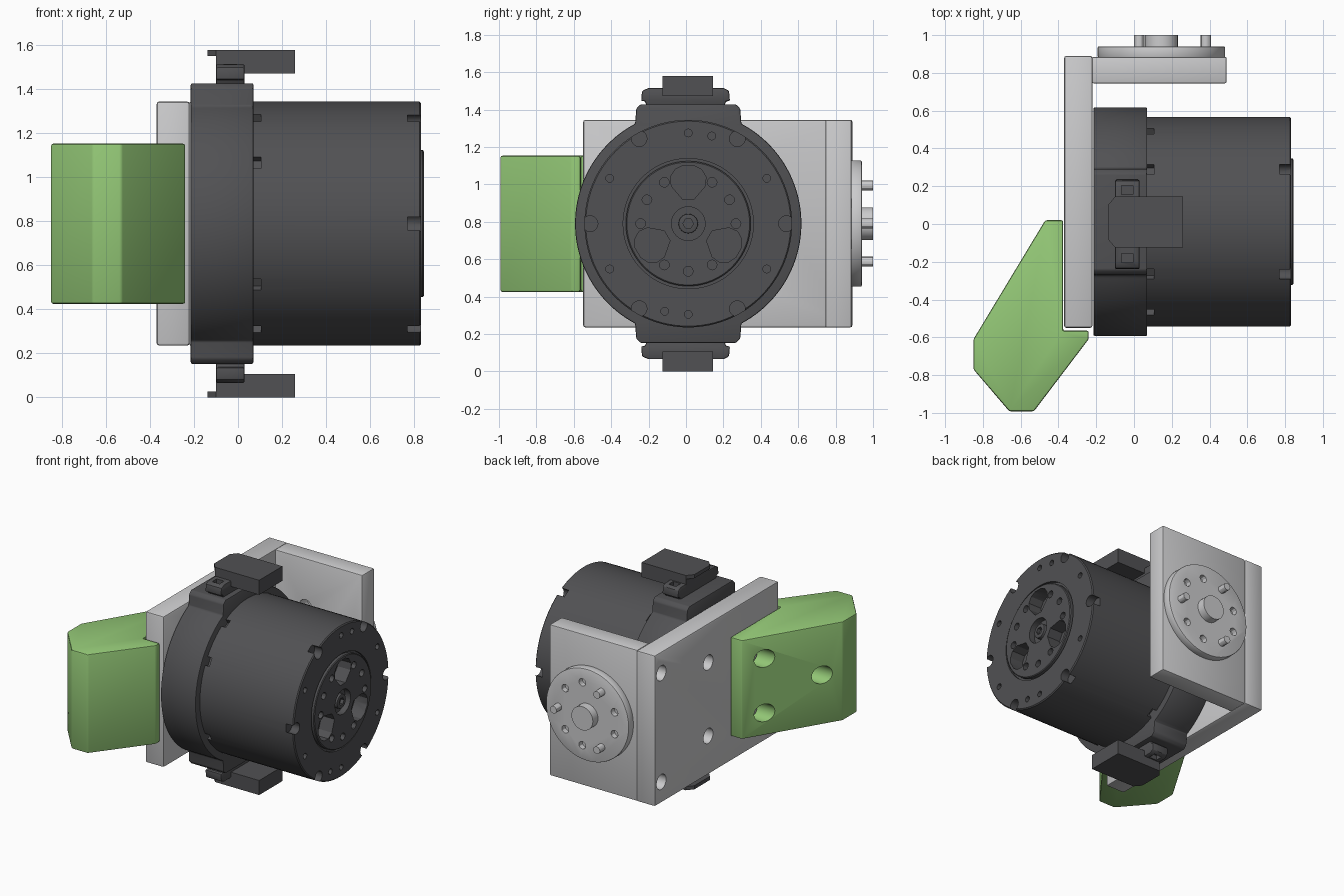
import bpy, bmesh, math
from mathutils import Vector

if "Cube" in bpy.data.objects:
    bpy.data.objects.remove(bpy.data.objects["Cube"])

CY, CZ = 0.012, 0.79          # motor axis position (runs along x)
DX = 0.145                    # output disc centre in x


def material(name, rgb):
    m = bpy.data.materials.new(name)
    m.diffuse_color = (*rgb, 1)
    m.use_nodes = True
    m.node_tree.nodes["Principled BSDF"].inputs["Base Color"].default_value = m.diffuse_color
    return m


DARK = material("dark grey", (0.082, 0.082, 0.087))
GREY = material("light grey", (0.60, 0.60, 0.61))
GREEN = material("green", (0.29, 0.57, 0.18))


def polar(r, deg):
    a = math.radians(deg)
    return r * math.cos(a), r * math.sin(a)


def circle(r, c=(0, 0), n=24):
    return [(c[0] + p[0], c[1] + p[1]) for p in (polar(r, 360 * i / n) for i in range(n))]


def rect(a0, a1, b0, b1):
    return [(a0, b0), (a1, b0), (a1, b1), (a0, b1)]


def place(axis, a, b, h):
    return {"x": (h, a, b), "y": (a, h, b), "z": (a, b, h)}[axis]


def extrude(bm, pts, axis, lo, hi):
    """Closed prism of a 2D outline between two heights on an axis."""
    low = [bm.verts.new(place(axis, a, b, lo)) for a, b in pts]
    top = [bm.verts.new(place(axis, a, b, hi)) for a, b in pts]
    n = len(pts)
    bm.faces.new(low)
    bm.faces.new(top[::-1])
    for i in range(n):
        j = (i + 1) % n
        bm.faces.new((low[j], low[i], top[i], top[j]))


def finish(name, bm, mat, bevel=0.0, cuts=()):
    """Turn a bmesh into an object, bevel it, then cut the given prisms out."""
    bmesh.ops.recalc_face_normals(bm, faces=bm.faces[:])
    me = bpy.data.meshes.new(name)
    bm.to_mesh(me)
    bm.free()
    me.materials.append(mat)
    ob = bpy.data.objects.new(name, me)
    bpy.context.collection.objects.link(ob)
    if bevel:
        mod = ob.modifiers.new("edge", "BEVEL")
        mod.width, mod.segments = bevel, 2
        mod.limit_method, mod.angle_limit = "ANGLE", math.radians(30)
    cutter = None
    if cuts:
        cb = bmesh.new()
        for c in cuts:
            extrude(cb, *c)
        cutter = finish(name + "_cutter", cb, mat)
        cutter.hide_render = True
        mod = ob.modifiers.new("cut", "BOOLEAN")
        mod.operation, mod.solver, mod.object = "DIFFERENCE", "EXACT", cutter
    if ob.modifiers:
        dg = bpy.context.evaluated_depsgraph_get()
        new = bpy.data.meshes.new_from_object(ob.evaluated_get(dg))
        ob.modifiers.clear()
        ob.data = new
    if cutter:
        bpy.data.objects.remove(cutter)
    bpy.ops.object.select_all(action="DESELECT")
    ob.select_set(True)
    bpy.context.view_layer.objects.active = ob
    bpy.ops.object.shade_smooth_by_angle(angle=math.radians(30))
    return ob


def prism(name, pts, axis, lo, hi, mat, bevel=0.0, cuts=()):
    bm = bmesh.new()
    extrude(bm, pts, axis, lo, hi)
    return finish(name, bm, mat, bevel, cuts)


def on_motor(r, deg):
    a, b = polar(r, deg)
    return CY + a, CZ + b


# Motor body: turned profile with a groove around the raised end cap
profile = [(0.04, 0), (0.04, 0.555), (0.825, 0.555), (0.832, 0.548), (0.832, 0.348),
           (0.815, 0.348), (0.815, 0.334), (0.84, 0.334), (0.845, 0.328), (0.845, 0)]
bm = bmesh.new()
vs = [bm.verts.new((x, CY, CZ + r)) for x, r in profile]
es = [bm.edges.new(p) for p in zip(vs, vs[1:])]
bmesh.ops.spin(bm, geom=vs + es, cent=(0, CY, CZ), axis=(1, 0, 0),
               angle=math.tau, steps=96, use_duplicate=False)
bmesh.ops.remove_doubles(bm, verts=bm.verts[:], dist=1e-4)

cuts = []
for k in range(6):                                   # screw notches at the rim
    cuts.append((circle(0.042, on_motor(0.525, 60 * k), 16), "x", 0.77, 0.9))
for deg in (30, 75, 90, 150, 210, 255, 270, 330):    # small face holes
    cuts.append((circle(0.021, on_motor(0.485, deg), 12), "x", 0.79, 0.9))
for deg in (0, 30, 60, 120, 150, 180, 240, 270, 300):  # cap holes
    cuts.append((circle(0.026, on_motor(0.255, deg), 12), "x", 0.80, 0.9))
outline = [(0.13, -0.03), (0.20, -0.09), (0.25, -0.095), (0.29, -0.07), (0.31, -0.03)]
outline += [(u, -v) for u, v in reversed(outline)]
for deg in (90, 210, 330):                           # three large pockets
    c, s = polar(1, deg)
    cuts.append(([(CY + u * c - v * s, CZ + u * s + v * c) for u, v in outline],
                 "x", 0.74, 0.9))
cuts.append((circle(0.09, (CY, CZ), 32), "x", 0.80, 0.9))
for deg in (30, 60, 120, 150, 210, 240, 300, 330):   # notches beside the flange
    c, s = polar(1, deg)
    box = [(u * c - v * s + CY, u * s + v * c + CZ)
           for u, v in rect(0.515, 0.6, -0.03, 0.03)]
    cuts.append((box, "x", 0.055, 0.105))
finish("motor_body", bm, DARK, 0, cuts)

# Centre hub inside the end cap
prism("motor_hub", circle(0.052, (CY, CZ), 24), "x", 0.78, 0.835, DARK, 0.005,
      [(circle(0.028, (CY, CZ), 6), "x", 0.81, 0.9)])

# Flange ring with flat ears above and below
quarter = [polar(0.605, d) for d in range(-62, 63, 2)]
ear = [(0.278, 0.615), (0.255, 0.638), (-0.255, 0.638), (-0.278, 0.615)]
half = quarter + ear
ring = half + [(-a, -b) for a, b in half]
prism("flange_ring", [(CY + a, CZ + b) for a, b in ring], "x", -0.215, 0.07, DARK, 0.008)

# Connectors above and below, mirrored about the motor axis
for label, s in (("top", 1), ("bottom", -1)):
    def z(h):
        return CZ + s * (h - CZ)
    base = [(-0.21, 1.42), (0.205, 1.42), (0.215, 1.445), (0.235, 1.445), (0.23, 1.50),
            (0.20, 1.515), (-0.20, 1.515), (-0.235, 1.50), (-0.24, 1.445), (-0.22, 1.445)]
    prism(label + "_connector_base", [(a, z(b)) for a, b in base], "x", -0.10, 0.03, DARK, 0.008,
          [(rect(-0.065, -0.005, y - 0.025, y + 0.025), "z", *sorted((z(1.48), z(1.6))))
           for y in (-0.18, 0.18)])
    block = [(-0.10, -0.125), (0.26, -0.125), (0.26, 0.145), (-0.10, 0.145),
             (-0.138, 0.10), (-0.138, -0.08)]
    side = [(0.26, -0.125), (0.26, 0.145), (-0.10, 0.145), (-0.10, -0.125)]
    prism(label + "_connector_block", side, "z", *sorted((z(1.473), z(1.56))), DARK)
    prism(label + "_connector_lid", block, "z", *sorted((z(1.553), z(1.58))), DARK)

# Side plate of the bracket with bolt holes
holes = [(0.815, CZ + d) for d in (-0.4, 0.4)] + [(0.27, CZ + d) for d in (-0.27, 0.27)]
prism("side_plate", rect(-0.55, 0.89, 0.235, 1.345), "x", -0.37, -0.22, GREY, 0.012,
      [(circle(0.055, h, 24), "x", -0.5, -0.1 if h[0] < 0.5 else -0.24) for h in holes])

# Rear plate of the bracket
prism("rear_plate", rect(-0.222, 0.49, 0.235, 1.345), "y", 0.745, 0.885, GREY, 0.008,
      [(circle(0.05, (DX + polar(0.235, d)[0], CZ + polar(0.235, d)[1]), 20), "y", 0.7, 0.84)
       for d in (0, 120, 240)])

# Output disc with centre boss, pins and small holes
prism("output_disc", circle(0.337, (DX, CZ), 72), "y", 0.88, 0.94, GREY, 0.006,
      [(circle(0.028, (DX + polar(0.235, d)[0], CZ + polar(0.235, d)[1]), 12), "y", 0.9, 1.0)
       for d in (40, 80, 160, 200, 280, 320)])
prism("disc_boss", circle(0.087, (DX, CZ), 32), "y", 0.93, 1.0, GREY)
for k in range(3):
    a, b = polar(0.235, 120 * k)
    prism(f"disc_pin_{k + 1}", circle(0.027, (DX + a, CZ + b), 12), "y", 0.93, 1.0, GREY)

# Green angled side arm with bolt holes
arm = [(-0.47, 0.02), (-0.375, 0.02), (-0.375, -0.565), (-0.24, -0.565), (-0.24, -0.61),
       (-0.53, -0.992), (-0.66, -0.992), (-0.85, -0.77), (-0.85, -0.61)]
arm_holes = [(-0.12, CZ + 0.2), (-0.12, CZ - 0.2), (-0.48, CZ)]
prism("side_arm", arm, "z", 0.425, 1.153, GREEN, 0.01,
      [(circle(0.065, h, 24), "x", -1.0, -0.43 if h[0] > -0.3 else -0.5) for h in arm_holes])

# Bolts seated in the arm
for i, (y, zc) in enumerate(arm_holes[:2]):
    prism(f"arm_bolt_{i + 1}", circle(0.045, (y, zc), 20), "x", -0.465, -0.42, GREY, 0.004,
          [(circle(0.022, (y, zc), 6), "x", -0.5, -0.445)])
